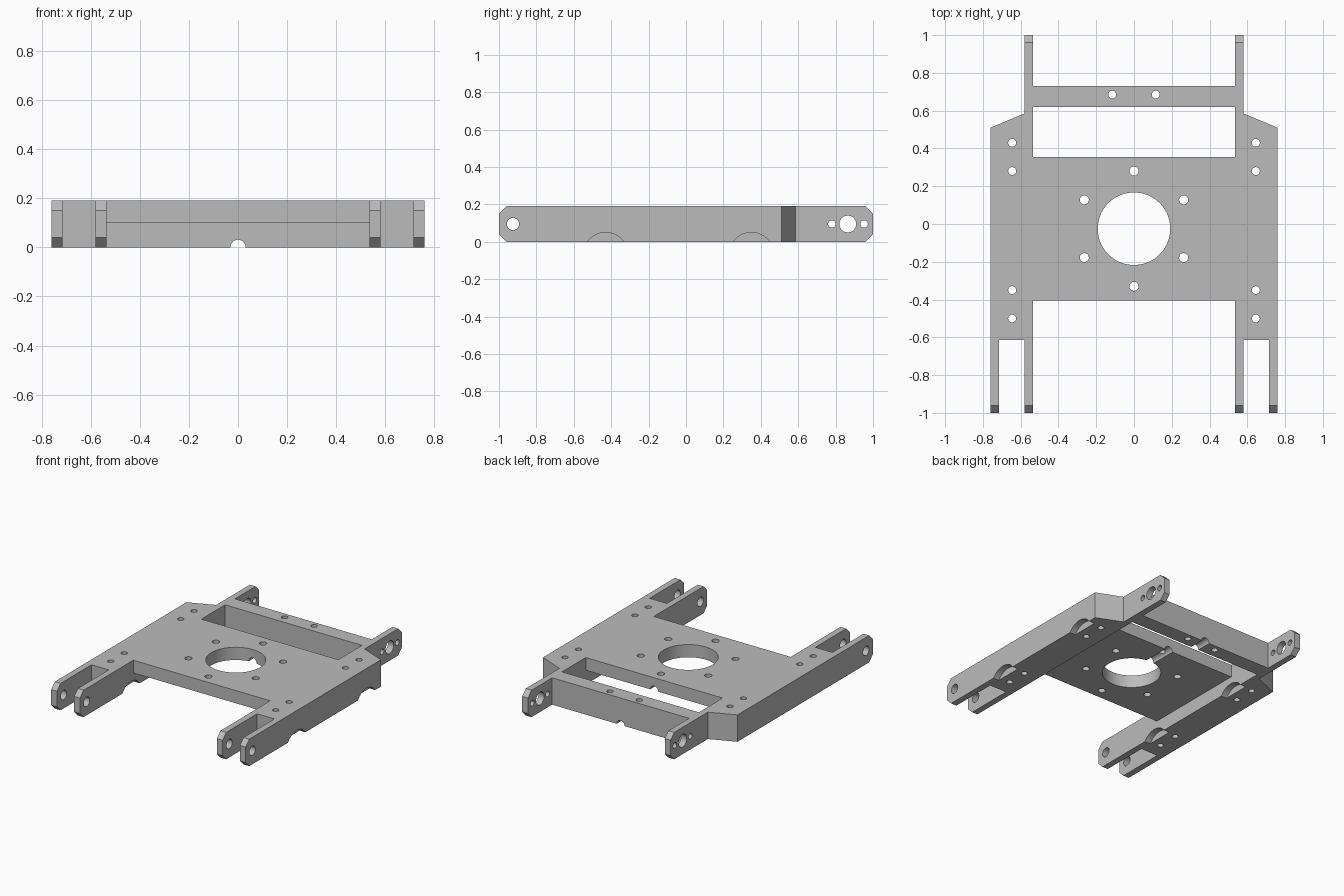
import bpy, bmesh, math
from mathutils import Vector

old = bpy.data.objects.get("Cube")
if old:
    bpy.data.objects.remove(old, do_unlink=True)

grey = bpy.data.materials.new("plain grey")
grey.use_nodes = True
grey.diffuse_color = (0.5, 0.5, 0.5, 1)
grey.node_tree.nodes["Principled BSDF"].inputs["Base Color"].default_value = (0.5, 0.5, 0.5, 1)

HEIGHT = 0.19
MID = HEIGHT / 2


def prism(name, points, offset):
    """Extrude a closed outline of 3D points along an offset."""
    bm = bmesh.new()
    face = bm.faces.new([bm.verts.new(p) for p in points])
    ext = bmesh.ops.extrude_face_region(bm, geom=[face])
    new = [v for v in ext["geom"] if isinstance(v, bmesh.types.BMVert)]
    bmesh.ops.translate(bm, verts=new, vec=Vector(offset))
    bmesh.ops.recalc_face_normals(bm, faces=bm.faces)
    mesh = bpy.data.meshes.new(name)
    bm.to_mesh(mesh)
    bm.free()
    mesh.materials.append(grey)
    obj = bpy.data.objects.new(name, mesh)
    bpy.context.collection.objects.link(obj)
    return obj


def box(x0, x1, y0, y1, z0, z1):
    return prism("box_cutter", [(x0, y0, z0), (x1, y0, z0), (x1, y1, z0), (x0, y1, z0)], (0, 0, z1 - z0))


def rod(center, radius, axis, length, sides=32):
    """Cylinder starting at center and running along an axis (0, 1 or 2)."""
    pts = []
    for i in range(sides):
        a = math.tau * (i + 0.5) / sides
        p = Vector(center)
        p[(axis + 1) % 3] += radius * math.cos(a)
        p[(axis + 2) % 3] += radius * math.sin(a)
        pts.append(p)
    offset = Vector((0, 0, 0))
    offset[axis] = length
    return prism("rod_cutter", pts, offset)


def carve(target, cutter, operation="DIFFERENCE"):
    mod = target.modifiers.new("carve", "BOOLEAN")
    mod.operation = operation
    mod.solver = "EXACT"
    mod.object = cutter
    bpy.context.view_layer.objects.active = target
    bpy.ops.object.modifier_apply(modifier=mod.name)
    bpy.data.objects.remove(cutter, do_unlink=True)


# Frame footprint: side rails, front forks, rear arms
half = [(0.535, -0.405), (0.535, -1.1), (0.58, -1.1), (0.58, -0.615), (0.715, -0.615),
        (0.715, -1.1), (0.76, -1.1), (0.76, 0.51), (0.58, 0.585), (0.58, 1.1),
        (0.535, 1.1), (0.535, 0.73)]
outline = half + [(-x, y) for x, y in reversed(half)]
frame = prism("chassis_frame", [(x, y, -0.1) for x, y in outline], (0, 0, 0.4))

# Side profile with chamfered arm tips
c = 0.04
side = [(-1, c), (-1 + c, 0), (1 - c, 0), (1, c),
        (1, HEIGHT - c), (1 - c, HEIGHT), (-1 + c, HEIGHT), (-1, HEIGHT - c)]
carve(frame, prism("side_profile", [(-1, y, z) for y, z in side], (2, 0, 0)), "INTERSECT")

# Rear window and the recess under the centre plate
carve(frame, box(-0.535, 0.535, 0.355, 0.62, -0.2, 0.4))
carve(frame, box(-0.535, 0.535, -0.6, 0.5, -0.2, 0.1))

# Large centre opening and vertical bolt holes
carve(frame, rod((0, -0.025, -0.2), 0.192, 2, 0.6, 64))
bolts = [(0, 0.28, 0.024), (0, -0.33, 0.024)]
for s in (-1, 1):
    bolts += [(s * 0.645, y, 0.021) for y in (0.43, 0.28, -0.35, -0.5)]
    bolts += [(s * 0.263, y, 0.024) for y in (0.128, -0.178)]
    bolts.append((s * 0.115, 0.685, 0.021))
for x, y, r in bolts:
    carve(frame, rod((x, y, -0.2), r, 2, 0.6, 24))

# Cross holes through the fork tips and rear arms
for y, r in ((-0.925, 0.033), (0.865, 0.045), (0.78, 0.02), (0.952, 0.02)):
    carve(frame, rod((-1, y, MID), r, 0, 2))

# Cable grooves under the crossbar and the centre plate
carve(frame, rod((0, 0.6, 0), 0.031, 1, 0.2))
carve(frame, rod((0, 0, 0.1), 0.031, 1, 0.45))

# Shallow round recesses along the lower edge of each rail
for x0, x1 in ((0.715, 0.8), (-0.58, -0.5)):
    for y in (-0.43, 0.35):
        carve(frame, rod((x0, y, -0.069), 0.119, 0, x1 - x0, 48))

bpy.ops.object.select_all(action="DESELECT")
frame.select_set(True)
bpy.context.view_layer.objects.active = frame
bpy.ops.object.shade_smooth_by_angle(angle=math.radians(30))
